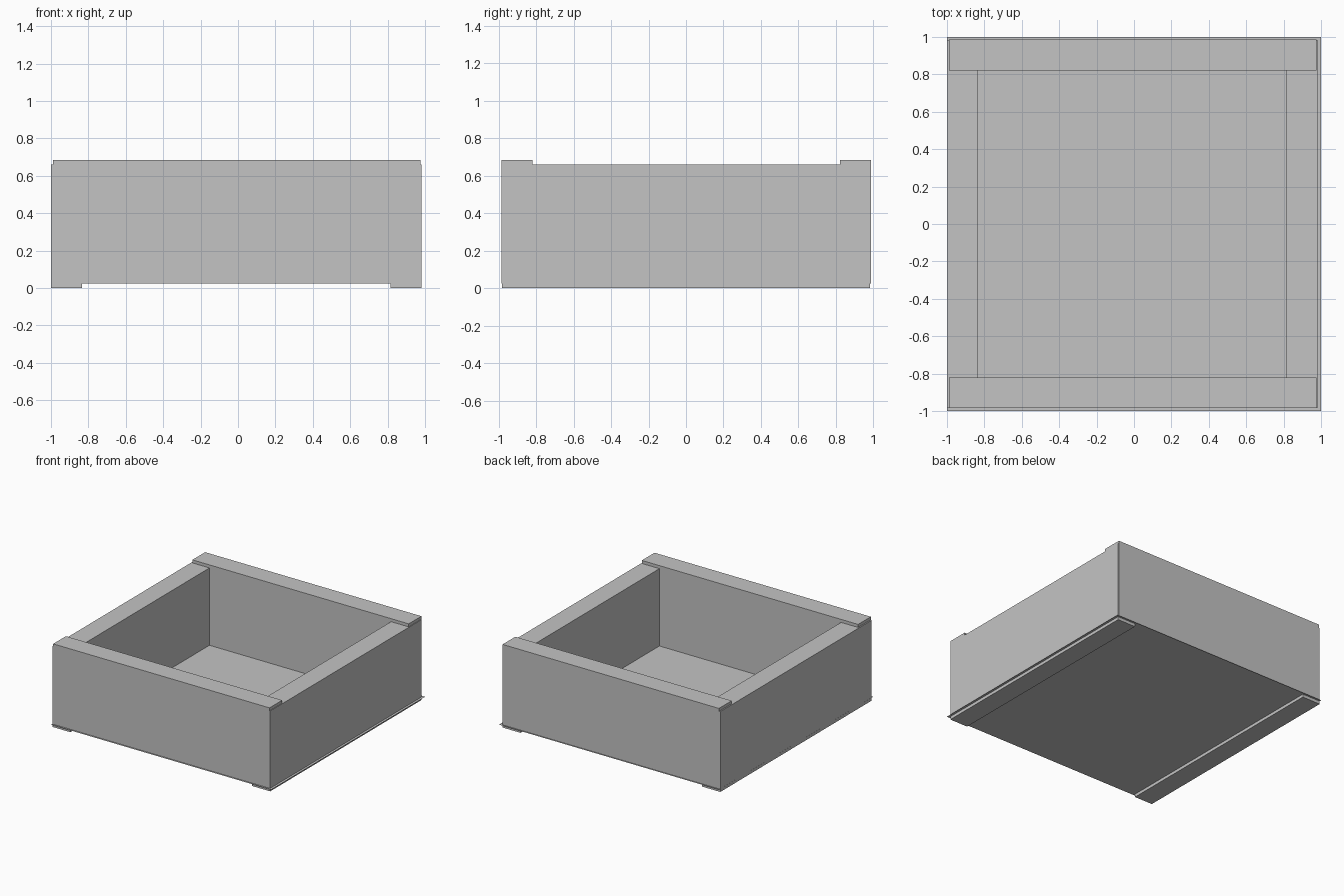
import bpy
import bmesh
from mathutils import Matrix, Vector

cube = bpy.data.objects.get("Cube")
if cube:
    bpy.data.objects.remove(cube, do_unlink=True)

# Single plain grey
grey = bpy.data.materials.new("plain grey")
grey.use_nodes = True
colour = (0.55, 0.55, 0.55, 1)
grey.diffuse_color = colour
grey.node_tree.nodes["Principled BSDF"].inputs["Base Color"].default_value = colour

LENGTH, THICK, HEIGHT = 1.965, 0.165, 0.66
LIFT = 0.025  # height of the base sheet and the end panels


def add_object(name, bm):
    mesh = bpy.data.meshes.new(name)
    bm.to_mesh(mesh)
    bm.free()
    mesh.materials.append(grey)
    obj = bpy.data.objects.new(name, mesh)
    bpy.context.collection.objects.link(obj)
    return obj


def panel(name, size, centre):
    bm = bmesh.new()
    bmesh.ops.create_cube(bm, size=1, matrix=Matrix.Translation(centre) @ Matrix.Diagonal((*size, 1)))
    return add_object(name, bm)


# Side panels stand on the ground and run front to back
for name, x in (("right_panel", -0.917), ("left_panel", 0.898)):
    panel(name, (THICK, LENGTH, HEIGHT), Vector((x, 0, HEIGHT / 2)))

# Front and back panels sit on the sheet and rise above the sides
for name, y in (("front_panel", -0.902), ("back_panel", 0.904)):
    panel(name, (LENGTH, THICK, HEIGHT), Vector((-0.007, y, LIFT + HEIGHT / 2)))

# Base sheet without thickness, reaching slightly past the panels
bm = bmesh.new()
bmesh.ops.create_grid(bm, x_segments=1, y_segments=1, size=1, matrix=Matrix.Translation((0, 0, LIFT)))
add_object("base_sheet", bm)
